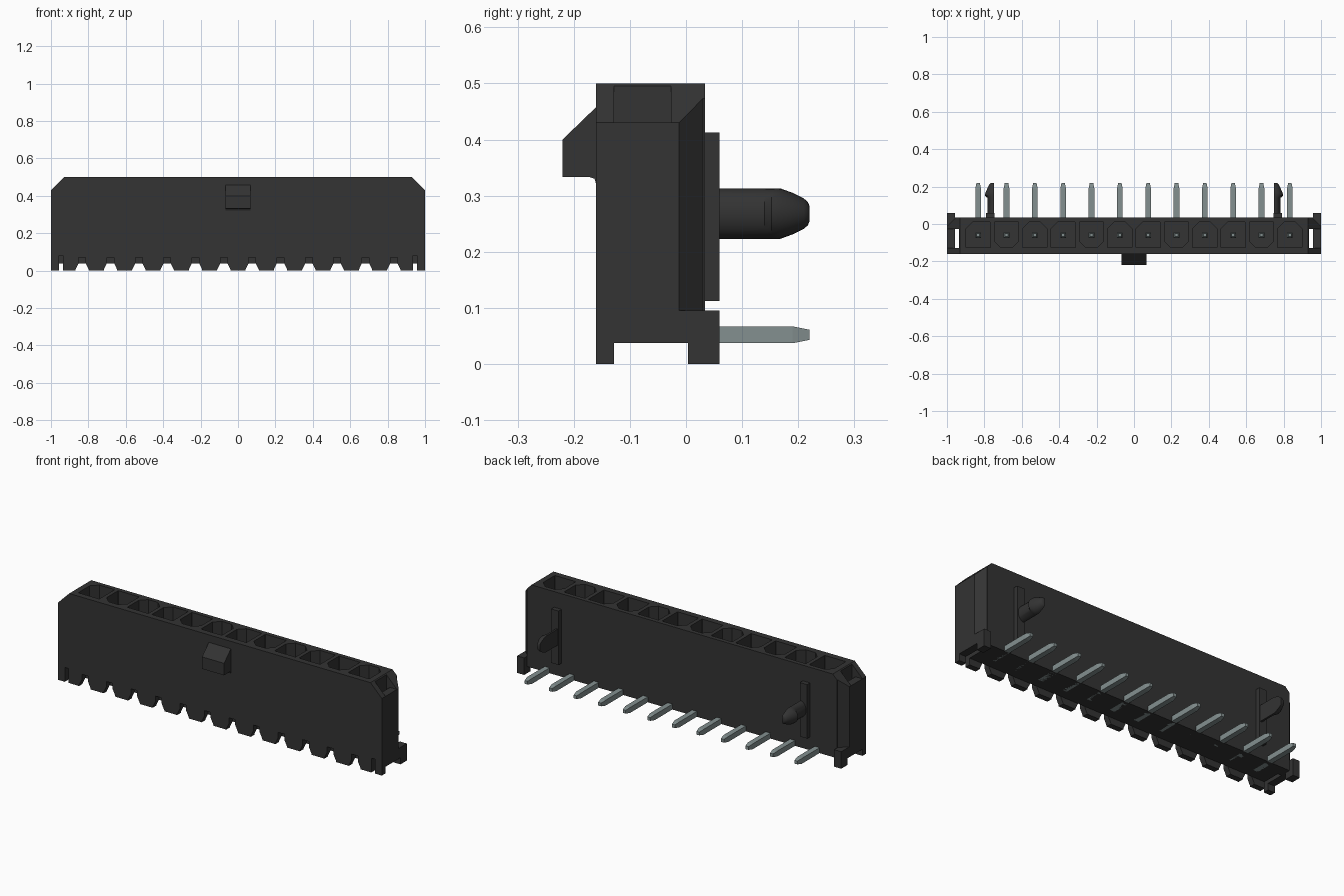
import bpy, bmesh, math
from mathutils import Vector

cube = bpy.data.objects.get("Cube")
if cube:
    bpy.data.objects.remove(cube, do_unlink=True)

PITCH = 0.1515
PIN_X = [(i - 5.5) * PITCH for i in range(12)]


def make_material(name, rgb):
    mat = bpy.data.materials.new(name)
    mat.use_nodes = True
    mat.diffuse_color = (*rgb, 1)
    bsdf = next(n for n in mat.node_tree.nodes if n.type == 'BSDF_PRINCIPLED')
    bsdf.inputs["Base Color"].default_value = (*rgb, 1)
    return mat


BLACK = make_material("black plastic", (0.033, 0.033, 0.033))
METAL = make_material("tinned metal", (0.23, 0.28, 0.28))


def loft(bm, rings):
    """Skin matching rings of points and cap both ends."""
    loops = [[bm.verts.new(p) for p in ring] for ring in rings]
    faces = [bm.faces.new(loops[0]), bm.faces.new(loops[-1])]
    n = len(loops[0])
    for a, b in zip(loops, loops[1:]):
        for i in range(n):
            j = (i + 1) % n
            faces.append(bm.faces.new((a[i], a[j], b[j], b[i])))
    bmesh.ops.recalc_face_normals(bm, faces=faces)


def prism(bm, points, axis, lo, hi):
    """Extrude a 2D outline along x, y or z."""
    def place(p, d):
        v = list(p)
        v.insert("xyz".index(axis), d)
        return Vector(v)
    loft(bm, [[place(p, d) for p in points] for d in (lo, hi)])


def box(bm, x0, x1, y0, y1, z0, z1):
    prism(bm, [(x0, y0), (x1, y0), (x1, y1), (x0, y1)], "z", z0, z1)


def finish(bm, name, mat):
    mesh = bpy.data.meshes.new(name)
    bm.to_mesh(mesh)
    bm.free()
    mesh.materials.append(mat)
    obj = bpy.data.objects.new(name, mesh)
    bpy.context.collection.objects.link(obj)
    return obj


def cut(target, bm):
    """Subtract a set of non-overlapping solids."""
    cutter = finish(bm, "cutter", BLACK)
    cutter.hide_render = True
    mod = target.modifiers.new("cut", 'BOOLEAN')
    mod.operation = 'DIFFERENCE'
    mod.solver = 'EXACT'
    mod.object = cutter
    bpy.context.view_layer.objects.active = target
    bpy.ops.object.modifier_apply(modifier=mod.name)
    bpy.data.objects.remove(cutter, do_unlink=True)


# Housing block with sloped top corners
bm = bmesh.new()
prism(bm, [(-1, 0), (1, 0), (1, 0.43), (0.93, 0.5), (-0.93, 0.5), (-1, 0.43)],
      "y", -0.16, 0.034)
housing = finish(bm, "housing", BLACK)

# Contact cavities, some with keyed corners
bm = bmesh.new()
for i, x in enumerate(PIN_X):
    h, c, y0, y1 = 0.065, 0.035, -0.126, 0.01
    back_left = c if i % 3 != 1 else 0.002
    back_right = c if i % 3 == 2 else 0.002
    front = c if i % 3 == 1 else 0.002
    outline = [(x - h + front, y0), (x + h - front, y0), (x + h, y0 + front),
               (x + h, y1 - back_right), (x + h - back_right, y1),
               (x - h + back_left, y1), (x - h, y1 - back_left), (x - h, y0 + front)]
    prism(bm, outline, "z", 0.12, 0.6)
cut(housing, bm)

# Channel under the floor
bm = bmesh.new()
box(bm, -1.1, 1.1, -0.128, 0.1, -0.1, 0.037)
cut(housing, bm)

# Notches in the front skirt, and the end slits
bm = bmesh.new()
for x in PIN_X:
    prism(bm, [(x - 0.036, -0.05), (x + 0.036, -0.05), (x + 0.036, 0.005), (x + 0.019, 0.04),
               (x + 0.019, 0.07), (x - 0.019, 0.07), (x - 0.019, 0.04), (x - 0.036, 0.005)],
          "y", -0.2, -0.128)
for s in (-1, 1):
    box(bm, s * 0.946 - 0.011, s * 0.946 + 0.011, -0.2, -0.1, -0.1, 0.08)
cut(housing, bm)

# End wells, open at the top, and slanted rear corners
bm = bmesh.new()
for s in (-1, 1):
    box(bm, s * 0.946 - 0.011, s * 0.946 + 0.011, -0.128, -0.027, -0.1, 0.6)
    prism(bm, [(s * 1.05, -0.062), (s * 1.05, 0.1), (s * 0.957, 0.1), (s * 0.957, 0.03)],
          "z", 0.095, 0.7)
cut(housing, bm)
bm = bmesh.new()
for s in (-1, 1):
    box(bm, *sorted((s * 0.94, s * 1.1)), -0.128, -0.027, 0.43, 0.6)
cut(housing, bm)

# Rear feet at both ends
bm = bmesh.new()
for s in (-1, 1):
    box(bm, *sorted((s * 0.957, s)), 0.004, 0.06, 0, 0.095)
finish(bm, "rear_feet", BLACK)

# Front latch ramp
bm = bmesh.new()
prism(bm, [(-0.15, 0.468), (-0.16, 0.458), (-0.22, 0.4), (-0.22, 0.333), (-0.172, 0.333),
           (-0.163, 0.33), (-0.16, 0.32), (-0.15, 0.32)], "x", -0.068, 0.068)
finish(bm, "latch_ramp", BLACK)

# Rear standoff ribs and split mounting pegs
for s, side in ((-1, "right"), (1, "left")):
    bm = bmesh.new()
    box(bm, *sorted((s * 0.745, s * 0.79)), 0.03, 0.06, 0.112, 0.413)
    finish(bm, side + "_standoff_rib", BLACK)

    bm = bmesh.new()
    rings = []
    for y, half_height, depth in ((0.03, 0.045, 0.036), (0.14, 0.045, 0.036), (0.152, 0.045, 0.05),
                                  (0.168, 0.045, 0.046), (0.19, 0.037, 0.036),
                                  (0.21, 0.027, 0.026), (0.217, 0.021, 0.02), (0.22, 0.014, 0.014)):
        angles = [math.pi * (k / 14 - 0.5) for k in range(15)]
        rings.append([Vector((s * (0.748 + depth * math.cos(a)), y,
                              0.268 + half_height * math.sin(a))) for a in angles])
    loft(bm, rings)
    peg = finish(bm, side + "_mounting_peg", BLACK)
    bpy.ops.object.select_all(action='DESELECT')
    peg.select_set(True)
    bpy.context.view_layer.objects.active = peg
    bpy.ops.object.shade_smooth_by_angle(angle=math.radians(35))


# Right-angle contact pins with tapered tips
def square(center, u, v, size):
    return [center + (u * a + v * b) * size for a, b in ((-1, -1), (1, -1), (1, 1), (-1, 1))]


X, Y, Z = Vector((1, 0, 0)), Vector((0, 1, 0)), Vector((0, 0, 1))
for i, x in enumerate(PIN_X):
    bm = bmesh.new()
    loft(bm, [square(Vector((x, y, 0.052)), X, Z, r)
              for y, r in ((-0.075, 0.015), (0.19, 0.015), (0.22, 0.009))])
    loft(bm, [square(Vector((x, -0.06, z)), X, Y, r)
              for z, r in ((0.052, 0.015), (0.36, 0.015), (0.39, 0.008))])
    finish(bm, f"contact_pin_{i + 1}", METAL)
